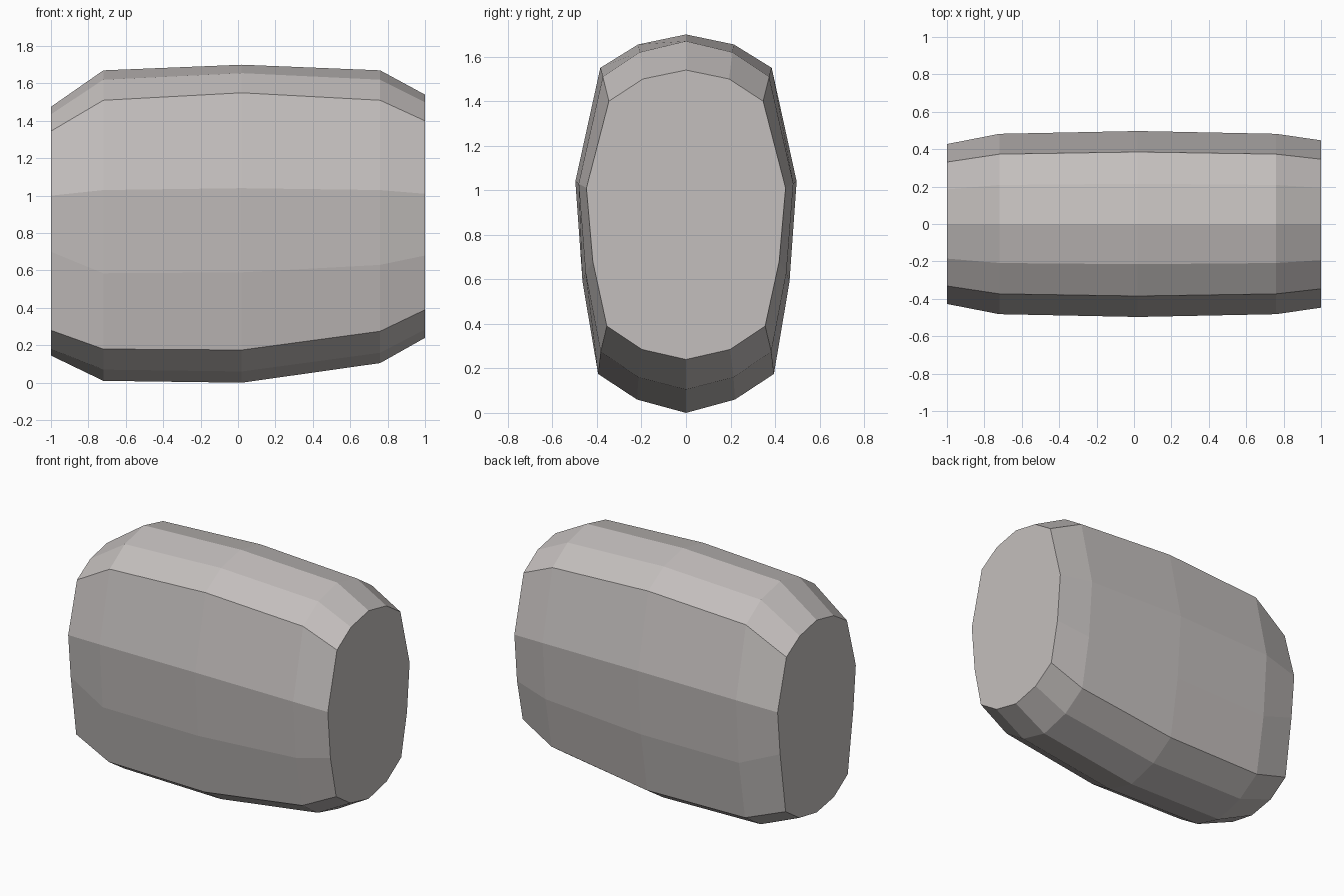
import bpy, bmesh

if "Cube" in bpy.data.objects:
    bpy.data.objects.remove(bpy.data.objects["Cube"])

# Warm grey for the whole body
grey = bpy.data.materials.new("warm_grey")
grey.diffuse_color = (0.55, 0.52, 0.51, 1)
grey.use_nodes = True
grey.node_tree.nodes["Principled BSDF"].inputs["Base Color"].default_value = grey.diffuse_color

# Half widths of the mid section, from the crown down to the keel
WIDTHS = [0, 0.215, 0.385, 0.497, 0.465, 0.395, 0.22, 0]

# Sections along the length: x, width scale, heights from crown to keel
SECTIONS = [
    (-1.00, 0.86, [1.475, 1.435, 1.345, 1.00, 0.70, 0.28, 0.18, 0.145]),
    (-0.72, 0.97, [1.67, 1.62, 1.51, 1.03, 0.585, 0.18, 0.07, 0.01]),
    (0.02, 1.00, [1.70, 1.655, 1.55, 1.04, 0.59, 0.175, 0.06, 0.0]),
    (0.76, 0.97, [1.67, 1.62, 1.51, 1.03, 0.63, 0.275, 0.16, 0.105]),
    (1.00, 0.90, [1.54, 1.50, 1.40, 1.01, 0.68, 0.39, 0.285, 0.24]),
]


def section_ring(bm, x, scale, heights):
    """Closed ring: down one side, then mirrored back up the other."""
    side = [(w * scale, z) for w, z in zip(WIDTHS, heights)]
    other = [(-y, z) for y, z in side[-2:0:-1]]
    return [bm.verts.new((x, y, z)) for y, z in side + other]


# Faceted barrel body lofted through the sections, with flat end caps
bm = bmesh.new()
rings = [section_ring(bm, *s) for s in SECTIONS]
for a, b in zip(rings, rings[1:]):
    for i in range(len(a)):
        j = (i + 1) % len(a)
        bm.faces.new((a[i], a[j], b[j], b[i]))
bm.faces.new(rings[0])
bm.faces.new(rings[-1])
bmesh.ops.recalc_face_normals(bm, faces=bm.faces)

mesh = bpy.data.meshes.new("barrel_body")
bm.to_mesh(mesh)
bm.free()
mesh.materials.append(grey)
body = bpy.data.objects.new("barrel_body", mesh)
bpy.context.collection.objects.link(body)
